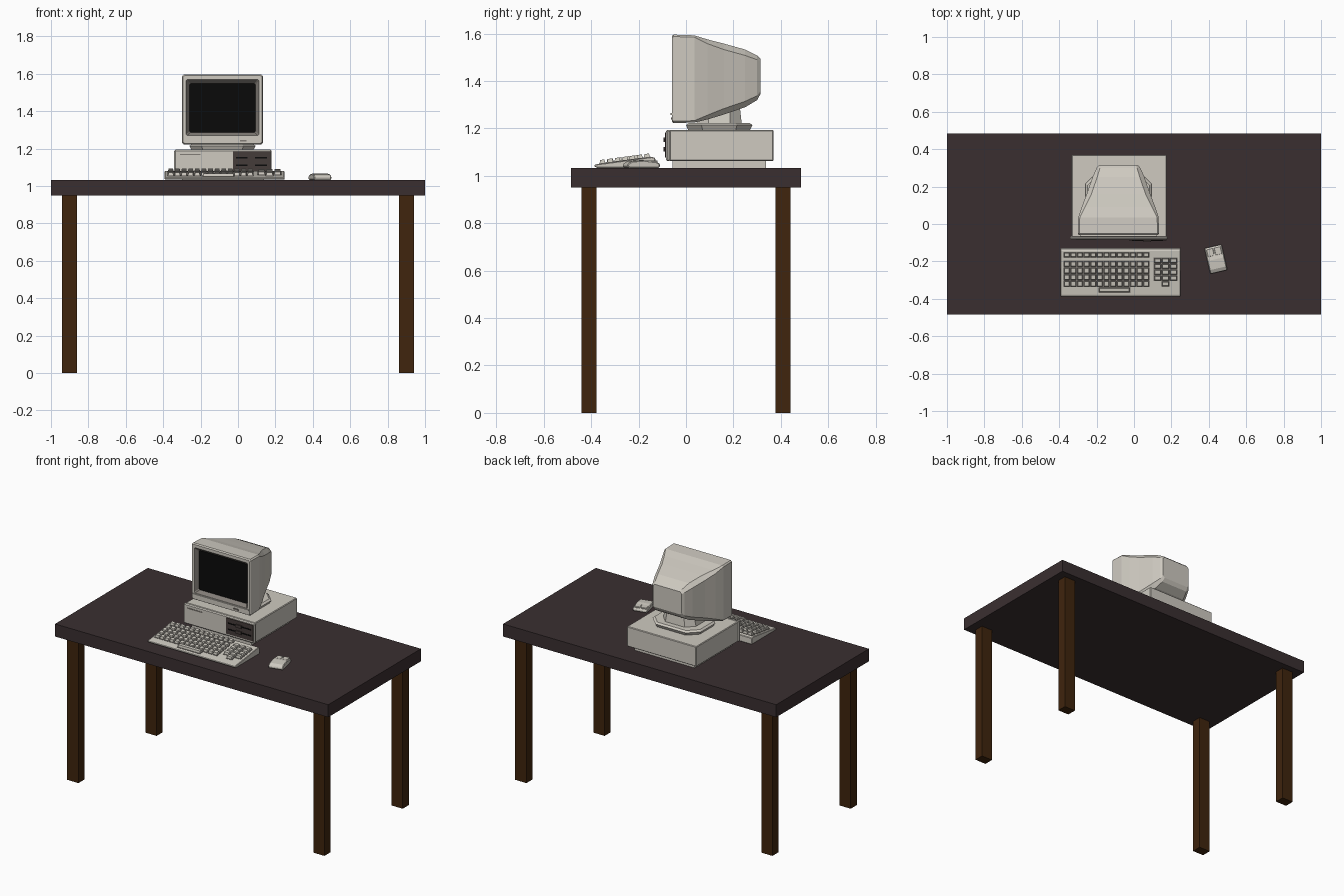
import bpy, bmesh, math
from mathutils import Matrix, Vector

if "Cube" in bpy.data.objects:
    bpy.data.objects.remove(bpy.data.objects["Cube"])


def mat(name, r, g, b):
    m = bpy.data.materials.new(name)
    m.diffuse_color = (r, g, b, 1)
    m.use_nodes = True
    m.node_tree.nodes["Principled BSDF"].inputs["Base Color"].default_value = m.diffuse_color
    return m


TOP = mat("dark_tabletop", 0.042, 0.028, 0.030)
WOOD = mat("brown_wood", 0.050, 0.018, 0.004)
PLASTIC = mat("beige_plastic", 0.62, 0.59, 0.53)
TRIM = mat("grey_trim", 0.22, 0.20, 0.18)
DARK = mat("dark_panel", 0.060, 0.045, 0.042)
BLACK = mat("black_screen", 0.003, 0.003, 0.003)


def finish(name, bm, mats, bevel=0, segments=1):
    bmesh.ops.recalc_face_normals(bm, faces=bm.faces)
    me = bpy.data.meshes.new(name)
    bm.to_mesh(me)
    bm.free()
    for m in mats:
        me.materials.append(m)
    ob = bpy.data.objects.new(name, me)
    bpy.context.collection.objects.link(ob)
    if bevel:
        mod = ob.modifiers.new("bevel", 'BEVEL')
        mod.width, mod.segments = bevel, segments
    return ob


def add_box(bm, x0, x1, y0, y1, z0, z1):
    m = Matrix.Translation(((x0 + x1) / 2, (y0 + y1) / 2, (z0 + z1) / 2)) @ \
        Matrix.Diagonal((x1 - x0, y1 - y0, z1 - z0, 1))
    bmesh.ops.create_cube(bm, size=1, matrix=m)


def box(name, m, x0, x1, y0, y1, z0, z1, bevel=0):
    bm = bmesh.new()
    add_box(bm, x0, x1, y0, y1, z0, z1)
    return finish(name, bm, [m], bevel)


def loft(bm, rings):
    """Skin equal-length point rings and cap both ends; returns the wall bands and end cap."""
    vs = [[bm.verts.new(p) for p in r] for r in rings]
    n = len(vs[0])
    bm.faces.new(vs[0])
    bands = [[bm.faces.new((a[i], a[(i + 1) % n], b[(i + 1) % n], b[i])) for i in range(n)]
             for a, b in zip(vs, vs[1:])]
    return bands, bm.faces.new(vs[-1])


def octagon(hx, hy, c):
    return [(-hx + c, -hy), (hx - c, -hy), (hx, -hy + c), (hx, hy - c),
            (hx - c, hy), (-hx + c, hy), (-hx, hy - c), (-hx, -hy + c)]


# table
box("tabletop", TOP, -1, 1, -0.485, 0.485, 0.95, 1.033)
for sx, side in ((-1, "left"), (1, "right")):
    for sy, end in ((-1, "front"), (1, "back")):
        x, y = sx * 0.901, sy * 0.409
        box(f"{end}_{side}_leg", WOOD, x - 0.041, x + 0.041, y - 0.032, y + 0.032, 0, 0.95)

# computer case
box("case_base", PLASTIC, -0.30, 0.14, -0.057, 0.338, 1.033, 1.064)
box("case_body", PLASTIC, -0.334, 0.174, -0.07, 0.37, 1.062, 1.194, 0.004)
box("case_front", PLASTIC, -0.341, 0.18, -0.084, -0.065, 1.062, 1.194, 0.006)
box("drive_panel", DARK, -0.027, 0.173, -0.088, -0.080, 1.078, 1.184)
for i, z in enumerate((1.108, 1.148)):
    box(f"drive_slot_{i}", BLACK, -0.01, 0.155, -0.091, -0.087, z, z + 0.007)
    box(f"drive_latch_{i}", DARK, 0.05, 0.09, -0.095, -0.087, z - 0.006, z + 0.013)
box("case_badge_plate", TRIM, -0.31, -0.20, -0.086, -0.082, 1.165, 1.172)

# monitor stand: wide foot, upper plate and neck
SX, SY = -0.083, 0.14
for name, lower, upper in (
        ("stand_foot", (0.165, 0.13, 0.06, 1.193), (0.177, 0.14, 0.065, 1.214)),
        ("stand_plate", (0.177, 0.14, 0.065, 1.214), (0.165, 0.128, 0.06, 1.224)),
        ("stand_neck", (0.12, 0.095, 0.05, 1.222), (0.10, 0.085, 0.04, 1.31))):
    bm = bmesh.new()
    loft(bm, [[(SX + x, SY + y, z) for x, y in octagon(hx, hy, c)]
              for hx, hy, c, z in (lower, upper)])
    finish(name, bm, [PLASTIC])

# monitor: sections run from the back to the front, then into the screen recess
sections = [  # y, half width, top, bottom, corner cut
    (0.314, 0.105, 1.495, 1.345, 0.012),
    (0.300, 0.117, 1.508, 1.320, 0.018),
    (0.250, 0.139, 1.533, 1.290, 0.025),
    (0.160, 0.170, 1.558, 1.259, 0.025),
    (0.090, 0.197, 1.576, 1.238, 0.018),
    (0.035, 0.215, 1.593, 1.225, 0.008),
    (-0.052, 0.216, 1.596, 1.223, 0.008),
    (-0.060, 0.211, 1.590, 1.228, 0.008),
    (-0.060, 0.195, 1.570, 1.270, 0.006),
    (-0.036, 0.177, 1.548, 1.287, 0.006)]
bm = bmesh.new()
bands, screen = loft(bm, [[(SX + x, y, (t + b) / 2 + z) for x, z in octagon(hw, (t - b) / 2, c)]
                          for y, hw, t, b, c in sections])
for f in bands[-1]:
    f.material_index = 1
screen.material_index = 2
finish("monitor", bm, [PLASTIC, TRIM, BLACK])
box("monitor_chin_lip", PLASTIC, SX - 0.205, SX + 0.205, -0.066, -0.055, 1.257, 1.265)
box("monitor_button", TRIM, 0.01, 0.045, -0.064, -0.056, 1.238, 1.247)

# keyboard body: wedge profile
bm = bmesh.new()
profile = [(-0.375, 1.034), (-0.387, 1.040), (-0.387, 1.046), (-0.378, 1.049),
           (-0.145, 1.080), (-0.130, 1.076), (-0.128, 1.034)]
loft(bm, [[(x, y, z) for y, z in profile] for x in (-0.392, 0.249)])
finish("keyboard_body", bm, [PLASTIC], 0.003)


# keys and their dark wells follow the sloping top
def slope(y):
    return 1.049 + 0.133 * (y + 0.378)


def sloped_block(bm, x0, x1, y0, y1, low, high, taper):
    rings = []
    for h, t in ((low, 0), (high, taper)):
        rings.append([(x, y, slope(y) + h) for x, y in
                      ((x0 + t, y0 + t), (x1 - t, y0 + t), (x1 - t, y1 - t), (x0 + t, y1 - t))])
    loft(bm, rings)


key_fields = [  # x0, x1, y0, y1, columns, rows
    (-0.377, 0.083, -0.181, -0.150, 13, 1),
    (-0.377, 0.083, -0.338, -0.196, 13, 4),
    (-0.190, -0.020, -0.368, -0.338, 1, 1),
    (0.105, 0.232, -0.305, -0.180, 3, 4),
    (0.147, 0.190, -0.336, -0.305, 1, 1)]
keys, wells = bmesh.new(), bmesh.new()
for x0, x1, y0, y1, cols, rows in key_fields:
    sloped_block(wells, x0, x1, y0, y1, -0.004, 0.002, 0)
    dx, dy = (x1 - x0) / cols, (y1 - y0) / rows
    for r in range(rows):
        for c in range(cols):
            kx, ky = x0 + c * dx, y0 + r * dy
            sloped_block(keys, kx + 0.003, kx + dx - 0.003, ky + 0.003, ky + dy - 0.003,
                         0, 0.016, 0.003)
finish("keyboard_keys", keys, [PLASTIC])
finish("key_wells", wells, [TRIM])

# mouse: low rounded wedge, turned on the desk
turn = Matrix.Translation((0.438, -0.188, 1.033)) @ Matrix.Rotation(math.radians(13), 4, 'Z')
bm = bmesh.new()
outline = [(-0.070, 0.004), (-0.070, 0.018), (-0.050, 0.029), (0.000, 0.033),
           (0.055, 0.026), (0.070, 0.018), (0.070, 0.004), (0.060, 0.0), (-0.060, 0.0)]
loft(bm, [[turn @ Vector((x, y, z)) for y, z in outline] for x in (-0.047, 0.047)])
finish("mouse_body", bm, [PLASTIC], 0.004)
bm = bmesh.new()
for x in (-0.021, 0.021):
    add_box(bm, x - 0.018, x + 0.018, 0.020, 0.062, 0.018, 0.031)
bm.transform(turn)
finish("mouse_buttons", bm, [PLASTIC], 0.002)
